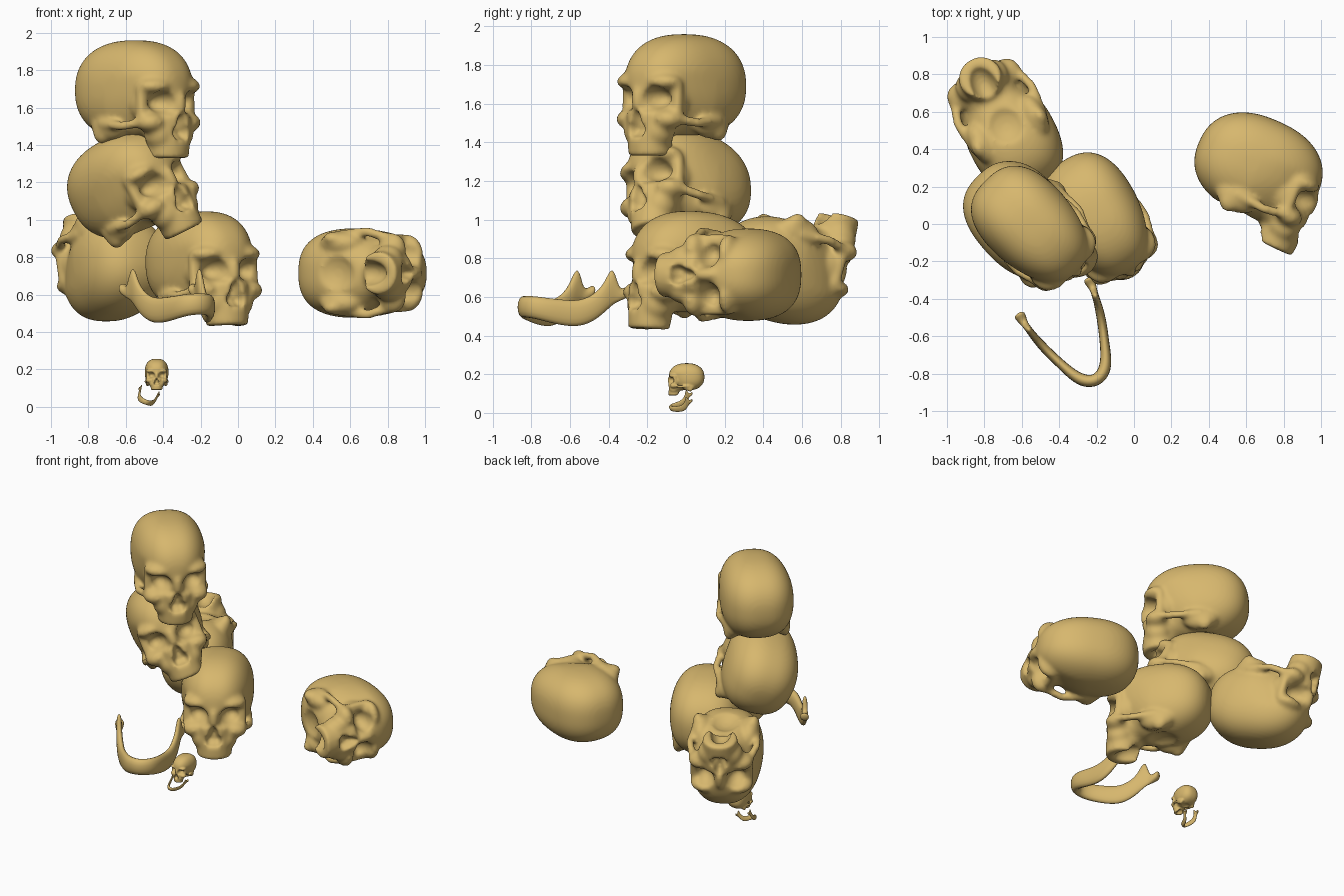
import bpy, bmesh, math
from mathutils import Matrix, Vector

if "Cube" in bpy.data.objects:
    bpy.data.objects.remove(bpy.data.objects["Cube"])

bone = bpy.data.materials.new("bone")
bone.diffuse_color = (0.68, 0.475, 0.155, 1)
bone.use_nodes = True
bone.node_tree.nodes["Principled BSDF"].inputs["Base Color"].default_value = bone.diffuse_color


def ball(bm, c, r, mirror=False):
    """Ellipsoid, optionally repeated on the other side."""
    for s in ((1, -1) if mirror else (1,)):
        m = Matrix.Translation((c[0] * s, c[1], c[2])) @ Matrix.Diagonal((*r, 1))
        bmesh.ops.create_uvsphere(bm, u_segments=32, v_segments=20, radius=1, matrix=m)


def rod(bm, a, b, r):
    """Mirrored rounded rod between two points."""
    for s in (1, -1):
        p, q = Vector((a[0] * s, a[1], a[2])), Vector((b[0] * s, b[1], b[2]))
        for i in range(9):
            m = Matrix.Translation(p.lerp(q, i / 8))
            bmesh.ops.create_uvsphere(bm, u_segments=12, v_segments=8, radius=r, matrix=m)


def braincase(bm):
    """Boxy egg, narrower at the forehead and hollow at the temples."""
    vs = bmesh.ops.create_uvsphere(bm, u_segments=64, v_segments=40, radius=1)["verts"]
    for v in vs:
        x, y, z = v.co
        bx, by, bz = (math.copysign(abs(k) ** e, k)
                      for k, e in ((x, 0.78), (y, 0.86), (z, 0.86)))
        w = (1 + 0.09 * y) * (1 - 0.55 * max(0, -y) * max(0, 0.25 - z))
        low = 0.265 if z < 0 else 0.27
        v.co = (bx * 0.238 * w, 0.012 + by * 0.347, 0.04 + bz * low)


def make(name, bm):
    me = bpy.data.meshes.new(name)
    bmesh.ops.recalc_face_normals(bm, faces=bm.faces)
    bm.to_mesh(me)
    bm.free()
    ob = bpy.data.objects.new(name, me)
    bpy.context.collection.objects.link(ob)
    return ob


def remesh(ob, size):
    m = ob.modifiers.new("fuse", 'REMESH')
    m.mode, m.voxel_size = 'VOXEL', size


def bake(ob, name):
    """Turn an object with modifiers into a plain smooth mesh."""
    dg = bpy.context.evaluated_depsgraph_get()
    me = bpy.data.meshes.new_from_object(ob.evaluated_get(dg))
    me.name = name
    me.materials.clear()
    me.materials.append(bone)
    me.shade_smooth()
    return me


def skull_mesh():
    bm = bmesh.new()
    braincase(bm)
    ball(bm, (0.10, -0.24, 0.065), (0.108, 0.09, 0.05), True)  # brows
    ball(bm, (0, -0.16, -0.10), (0.15, 0.16, 0.13))            # face core
    ball(bm, (0.135, -0.18, -0.03), (0.065, 0.08, 0.09), True)  # eye socket walls
    ball(bm, (0.13, -0.24, -0.13), (0.085, 0.075, 0.055), True)  # cheekbones
    ball(bm, (0.085, -0.24, -0.19), (0.065, 0.08, 0.08), True)  # cheek to upper jaw
    ball(bm, (0, -0.305, -0.03), (0.036, 0.055, 0.09))         # nose bridge
    ball(bm, (0.16, 0.05, -0.15), (0.065, 0.12, 0.08), True)   # temple base
    ball(bm, (0.185, 0.08, -0.185), (0.038, 0.055, 0.06), True)  # ear bumps
    rod(bm, (0.188, -0.215, 0.045), (0.188, -0.22, -0.12), 0.026)  # outer eye rims
    rod(bm, (0.188, -0.22, -0.13), (0.222, -0.10, -0.15), 0.027)  # cheek arches
    rod(bm, (0.222, -0.10, -0.15), (0.208, 0.05, -0.135), 0.027)
    jaw = Matrix.Translation((0, -0.235, -0.205)) @ Matrix.Diagonal((1, 0.95, 1, 1))
    bmesh.ops.create_cone(bm, cap_ends=True, segments=32, radius1=0.115,  # upper jaw
                          radius2=0.125, depth=0.23, matrix=jaw)
    solid = make("skull_solid", bm)
    remesh(solid, 0.012)

    bm = bmesh.new()
    ball(bm, (0.112, -0.34, -0.022), (0.078, 0.135, 0.066), True)  # eye sockets
    ball(bm, (0.022, -0.365, -0.185), (0.034, 0.085, 0.045), True)  # nose opening
    ball(bm, (0, -0.365, -0.15), (0.034, 0.085, 0.075))
    ball(bm, (0, 0.05, -0.27), (0.125, 0.13, 0.085))              # base opening
    ball(bm, (0, -0.175, -0.34), (0.072, 0.12, 0.10))             # palate
    cutter = make("skull_cutter", bm)
    remesh(cutter, 0.01)

    cut = solid.modifiers.new("openings", 'BOOLEAN')
    cut.operation, cut.object, cut.solver = 'DIFFERENCE', cutter, 'EXACT'
    remesh(solid, 0.0125)
    sm = solid.modifiers.new("soften", 'SMOOTH')
    sm.factor, sm.iterations = 0.5, 8
    me = bake(solid, "skull")
    bpy.data.objects.remove(solid)
    bpy.data.objects.remove(cutter)
    return me


def jaw_mesh():
    # half path from chin to hinge: x, y, bottom, top, half thickness
    half = [(0.0, -0.245, 0.03, 0.15, 0.038), (0.06, -0.22, 0.025, 0.15, 0.038),
            (0.10, -0.16, 0.005, 0.14, 0.032), (0.13, -0.08, -0.015, 0.13, 0.027),
            (0.16, 0.0, -0.02, 0.125, 0.027), (0.18, 0.07, 0.01, 0.16, 0.025),
            (0.192, 0.12, 0.05, 0.21, 0.022), (0.198, 0.155, 0.08, 0.295, 0.02),
            (0.202, 0.18, 0.10, 0.28, 0.02), (0.206, 0.20, 0.115, 0.18, 0.02),
            (0.208, 0.24, 0.13, 0.19, 0.032), (0.21, 0.27, 0.15, 0.21, 0.034)]
    path = [(-p[0], *p[1:]) for p in half[:0:-1]] + half
    bm = bmesh.new()
    rings = []
    for i, (x, y, lo, hi, t) in enumerate(path):
        a, b = path[max(i - 1, 0)], path[min(i + 1, len(path) - 1)]
        d = Vector((b[0] - a[0], b[1] - a[1])).normalized()
        n = Vector((-d.y, d.x)) * t
        rings.append([bm.verts.new((x + s * n.x, y + s * n.y, z))
                      for s, z in ((-1, lo), (1, lo), (1, hi), (-1, hi))])
    for r, q in zip(rings, rings[1:]):
        for k in range(4):
            bm.faces.new((r[k], r[(k + 1) % 4], q[(k + 1) % 4], q[k]))
    bm.faces.new(rings[0])
    bm.faces.new(rings[-1])
    ob = make("jaw_solid", bm)
    ob.modifiers.new("round", 'SUBSURF').levels = 2
    me = bake(ob, "lower_jaw")
    bpy.data.objects.remove(ob)
    return me


def place(name, me, pos, yaw, roll=0, pitch=0, scale=1):
    """Yaw turns the face, roll leans it sideways, positive pitch lifts the face."""
    ob = bpy.data.objects.new(name, me)
    bpy.context.collection.objects.link(ob)
    R = lambda a, ax: Matrix.Rotation(math.radians(a), 4, ax)
    ob.matrix_world = (Matrix.Translation(pos) @ R(yaw, 'Z') @ R(roll, 'Y')
                       @ R(-pitch, 'X') @ Matrix.Scale(scale, 4))


skull, jaw = skull_mesh(), jaw_mesh()
place("top_skull", skull, (-0.54, -0.02, 1.65), 45)
place("middle_skull", skull, (-0.57, 0.0, 1.155), 45, -20, 18)
place("front_skull", skull, (-0.19, 0.03, 0.735), 31, 0, 4)
place("upturned_skull", skull, (-0.68, 0.515, 0.775), 208, 180, 15)
place("side_skull", skull, (0.66, 0.26, 0.715), 66, 90)
place("small_skull", skull, (-0.435, 0.0, 0.175), 0, 0, 0, 0.265)
place("lower_jaw", jaw, (-0.31, -0.62, 0.46), 27)
place("small_lower_jaw", jaw, (-0.495, -0.015, 0.025), 0, 20, -20, 0.25)
